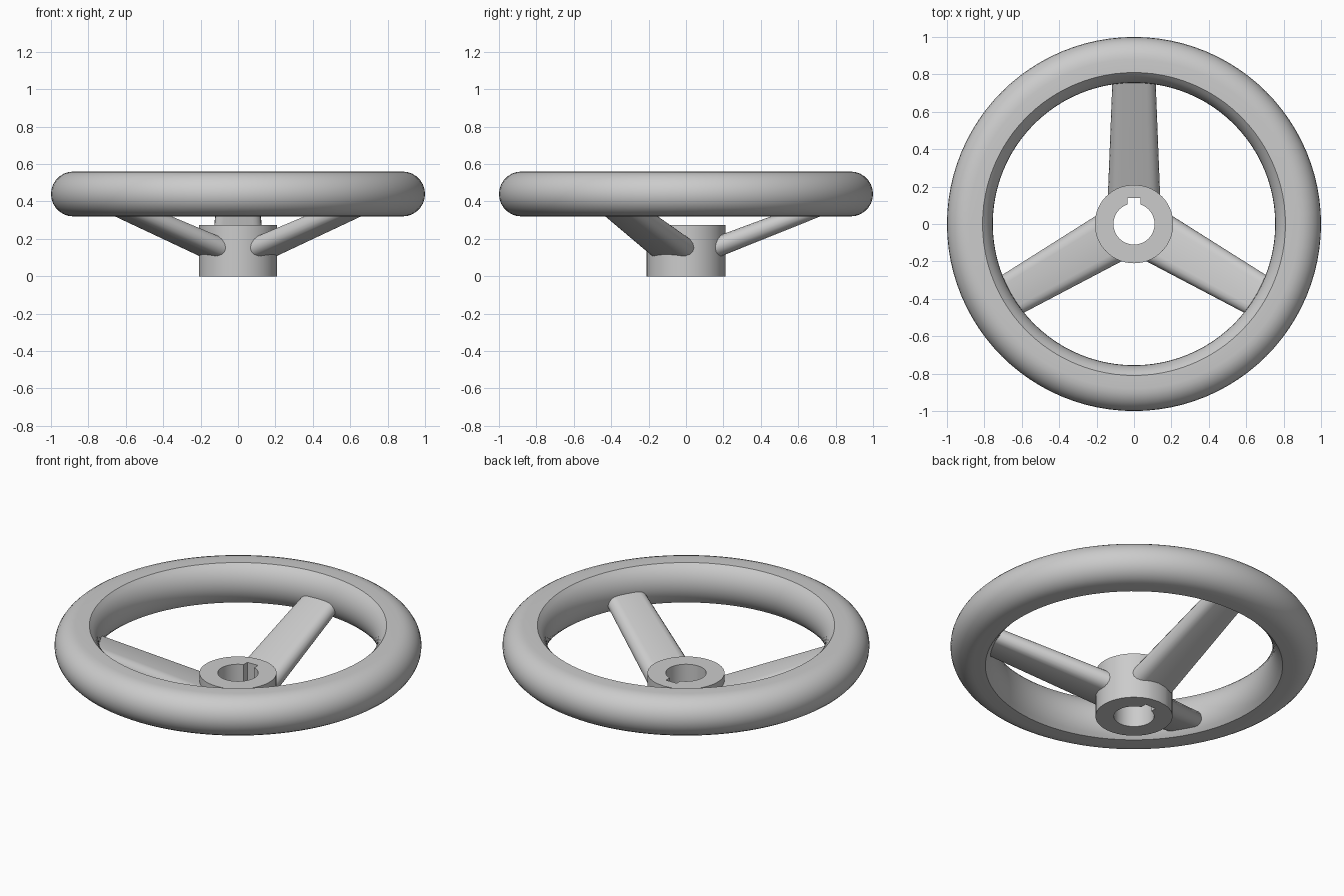
import bpy
from math import sin, cos, pi, sqrt, asin, atan2, radians

if "Cube" in bpy.data.objects:
    bpy.data.objects.remove(bpy.data.objects["Cube"])


def make(name, verts, faces):
    mesh = bpy.data.meshes.new(name)
    mesh.from_pydata(verts, [], faces)
    mesh.validate()
    obj = bpy.data.objects.new(name, mesh)
    bpy.context.collection.objects.link(obj)
    bpy.ops.object.select_all(action='DESELECT')
    obj.select_set(True)
    bpy.context.view_layer.objects.active = obj
    bpy.ops.object.mode_set(mode='EDIT')
    bpy.ops.mesh.select_all(action='SELECT')
    bpy.ops.mesh.normals_make_consistent(inside=False)
    bpy.ops.object.mode_set(mode='OBJECT')
    bpy.ops.object.shade_smooth_by_angle(angle=radians(30))
    return obj


def bridge(rings, closed=False):
    """Quads between successive equal-length closed loops."""
    n, m = len(rings[0]), len(rings)
    faces = []
    for i in range(m if closed else m - 1):
        a, b = i * n, ((i + 1) % m) * n
        faces += [(a + j, a + (j + 1) % n, b + (j + 1) % n, b + j) for j in range(n)]
    return [v for ring in rings for v in ring], faces


# Rim: round outer side, narrow flat top and bottom, shallower inner side
zc, h = 0.44, 0.12
profile = [(0.88 + h * cos(a), zc + h * sin(a))
           for a in (-pi / 2 + pi * i / 14 for i in range(15))]
sag = 0.055
rad = (h * h + sag * sag) / (2 * sag)
half = asin(h / rad)
profile += [(0.755 + rad - rad * cos(t), zc + rad * sin(t))
            for t in (half - 2 * half * i / 10 for i in range(11))]
rim_rings = [[(r * cos(a), r * sin(a), z) for r, z in profile]
             for a in (2 * pi * k / 96 for k in range(96))]
make("rim", *bridge(rim_rings, closed=True))

# Hub: tube with a keyway cut on the +y side of the bore
R, B, KW, KY, H = 0.21, 0.11, 0.035, 0.14, 0.275
ky = sqrt(B * B - KW * KW)
a0 = atan2(ky, -KW)
sweep = 2 * pi - (a0 - atan2(ky, KW))
bore = [(B * cos(a0 + sweep * i / 48), B * sin(a0 + sweep * i / 48)) for i in range(49)]
bore += [(KW, KY), (0, KY), (-KW, KY)]
outer = [(R * x / sqrt(x * x + y * y), R * y / sqrt(x * x + y * y)) for x, y in bore]
hub_rings = [[(x, y, z) for x, y in loop]
             for loop, z in ((outer, 0), (outer, H), (bore, H), (bore, 0))]
make("hub", *bridge(hub_rings, closed=True))


# Spokes: tapered flat ovals rising from hub to rim
def spoke_section(r, z, half_w, half_t, ang):
    pts = []
    for side in (1, -1):
        for i in range(9):
            a = -pi / 2 + pi * i / 8
            u = side * (half_w - half_t + half_t * cos(a))
            pts.append((r * cos(ang) - u * sin(ang),
                        r * sin(ang) + u * cos(ang),
                        z + side * half_t * sin(a)))
    return pts


for k in range(3):
    ang = radians(90 + 120 * k)
    verts, faces = bridge([spoke_section(0.145, 0.148, 0.14, 0.058, ang),
                           spoke_section(0.83, 0.412, 0.113, 0.047, ang)])
    n = len(verts) // 2
    faces += [tuple(range(n)), tuple(range(n, 2 * n))]
    make("spoke_%d" % (k + 1), verts, faces)
